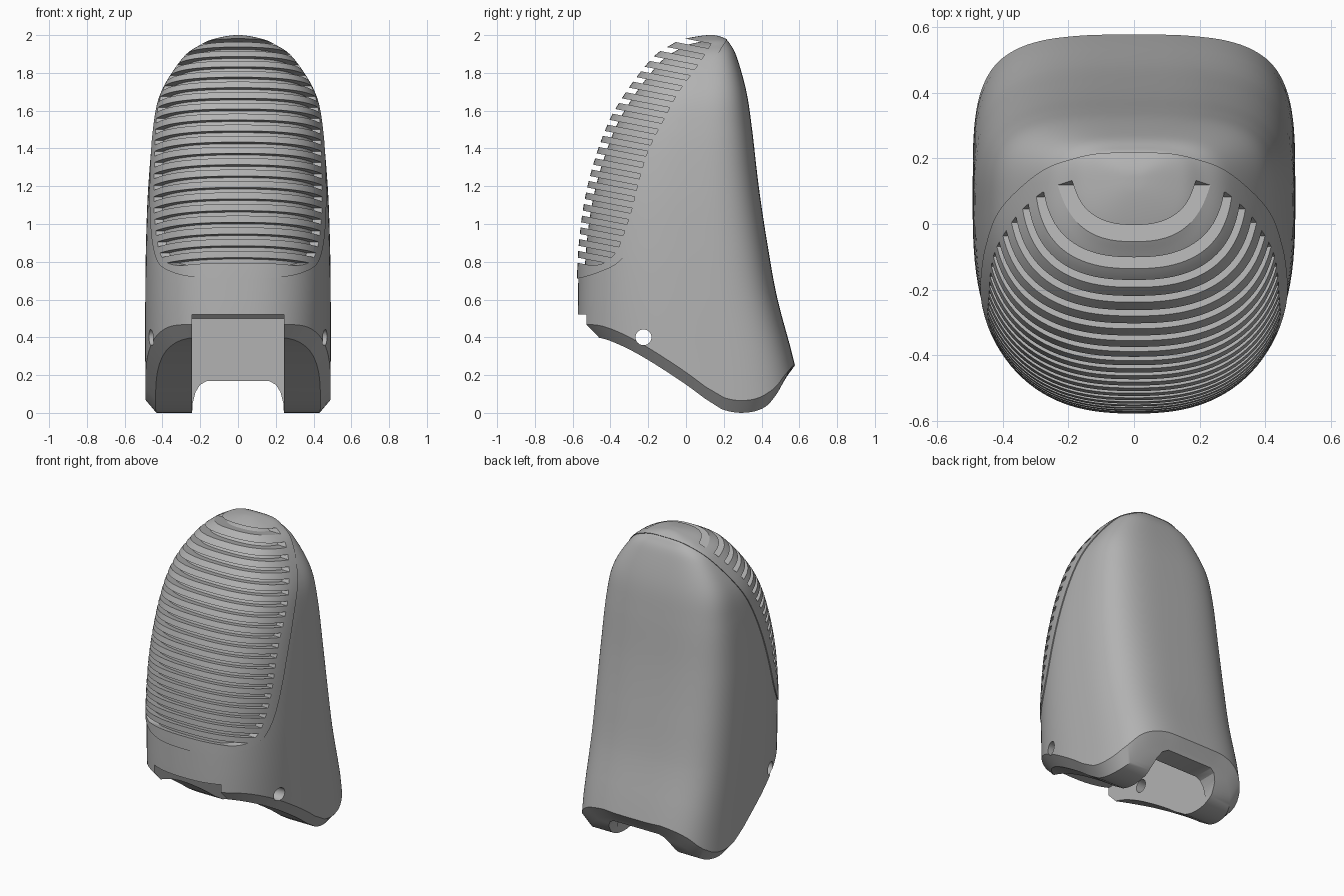
import bpy, bmesh, math
from mathutils import Vector, Matrix

if "Cube" in bpy.data.objects:
    bpy.data.objects.remove(bpy.data.objects["Cube"])

grey = bpy.data.materials.new("plain grey")
grey.use_nodes = True
COLOUR = (0.45, 0.45, 0.45, 1)
grey.diffuse_color = COLOUR
grey.node_tree.nodes["Principled BSDF"].inputs["Base Color"].default_value = COLOUR


def spline(rows, steps):
    """Smooth curve through rows; the first and last row only steer it."""
    rows = [Vector(r) for r in rows]
    out = []
    for p, a, b, n in zip(rows, rows[1:], rows[2:], rows[3:]):
        for k in range(steps):
            t = k / steps
            out.append(0.5 * (2 * a + (b - p) * t + (2 * p - 5 * a + 4 * b - n) * t * t
                              + (3 * a - p - 3 * b + n) * t ** 3))
    return out + [rows[-2]]


def lookup(curve, key):
    """Linear interpolation along rows whose first value increases."""
    if key <= curve[0][0]:
        return curve[0]
    for a, b in zip(curve, curve[1:]):
        if key <= b[0]:
            return a.lerp(b, (key - a[0]) / max(b[0] - a[0], 1e-9))
    return curve[-1]


# Height, front y, back y, half width
SHELL = spline([
    (1.98, 0.205, 0.0, -0.12), (2, 0.13, 0.13, 0), (1.98, 0.0, 0.205, 0.12),
    (1.95, -0.07, 0.235, 0.19), (1.88, -0.17, 0.27, 0.285), (1.7, -0.31, 0.32, 0.40),
    (1.5, -0.42, 0.35, 0.447), (1.2, -0.515, 0.385, 0.475), (0.9, -0.56, 0.43, 0.487),
    (0.6, -0.572, 0.485, 0.491), (0.25, -0.572, 0.577, 0.491), (0, -0.572, 0.61, 0.491),
    (-0.2, -0.572, 0.63, 0.491)], 8)[::-1]

# Underside height along y
UNDER = spline([
    (-0.7, 0.4), (-0.6, 0.4), (-0.47, 0.4), (-0.35, 0.36), (-0.2, 0.28), (0, 0.15),
    (0.15, 0.04), (0.22, 0.01), (0.29, 0), (0.37, 0.01), (0.43, 0.04), (0.48, 0.1),
    (0.52, 0.17), (0.57, 0.25), (0.62, 0.33)], 4)

AROUND = 112


def outline(z, i, inset):
    """Point on the rounded cross-section: bowed front, squarer back."""
    _, front, back, half = lookup(SHELL, z)
    front, back, half = front + inset, back - inset, half - inset
    a = 2 * math.pi * i / AROUND
    s, c = math.sin(a), -math.cos(a)
    middle = front + (back - front) * 0.58
    power, reach = (2.5, middle - front) if c < 0 else (3.5, back - middle)
    bend = 2 / power
    x = half * math.copysign(abs(s) ** bend, s) if abs(s) > 1e-6 else 0
    y = middle + reach * math.copysign(abs(c) ** bend, c) if abs(c) > 1e-6 else middle
    return x, y


def new_object(name, bm):
    mesh = bpy.data.meshes.new(name)
    bm.to_mesh(mesh)
    bm.free()
    mesh.materials.append(grey)
    obj = bpy.data.objects.new(name, mesh)
    bpy.context.collection.objects.link(obj)
    return obj


def loft(name, inset=0.0, drop=0.0, foot=False):
    """Stack of cross-sections, with a flat or a shaped, chamfered foot."""
    bm = bmesh.new()
    rings = []
    if foot:
        for lift, tuck in ((0, 0.055), (0.065, 0)):
            ring = []
            for i in range(AROUND):
                z = 0.3
                for _ in range(16):
                    x, y = outline(z, i, tuck)
                    fade = min(1, max(0, (0.58 - y) / 0.15))
                    z = 0.5 * z + 0.5 * (lookup(UNDER, y)[1] + lift * fade)
                ring.append((x, y, z))
            rings.append(ring)
        for f in (0.25, 0.5, 0.75):
            ring = []
            for low in rings[1]:
                z = low[2] + (0.6 - low[2]) * f
                ring.append((*outline(z, len(ring), 0), z))
            rings.append(ring)
    for z, front, back, half in SHELL:
        if z >= 0.6 and half > inset + 0.01 and back - front > 2 * inset + 0.01:
            rings.append([(*outline(z, i, inset), z - drop) for i in range(AROUND)])
    verts = [[bm.verts.new(p) for p in ring] for ring in rings]
    for lo, hi in zip(verts, verts[1:]):
        for i in range(AROUND):
            j = (i + 1) % AROUND
            bm.faces.new((lo[i], lo[j], hi[j], hi[i]))
    # Caps made of strips running across x
    for ring, step in ((verts[0], -1), (verts[-1], 1)):
        for i in range(AROUND // 2):
            strip = [ring[i], ring[i + 1], ring[-i - 1], ring[-i]]
            bm.faces.new(list(dict.fromkeys(strip))[::step])
    return new_object(name, bm)


def prism(name, points, half, axis="x"):
    """Extrude a (y, z) polygon along x, or an (x, z) polygon along y."""
    bm = bmesh.new()
    place = (lambda p, d: (d, p[0], p[1])) if axis == "x" else (lambda p, d: (p[0], d, p[1]))
    ends = [[bm.verts.new(place(p, d)) for p in points] for d in (-half, half)]
    for end in ends:
        bm.faces.new(end)
    for i in range(len(points)):
        bm.faces.new((ends[0][i - 1], ends[0][i], ends[1][i], ends[1][i - 1]))
    bmesh.ops.recalc_face_normals(bm, faces=bm.faces)
    return new_object(name, bm)


def combine(obj, tool, operation, keep=False):
    mod = obj.modifiers.new("cut", "BOOLEAN")
    mod.object, mod.operation, mod.solver = tool, operation, "EXACT"
    bpy.context.view_layer.objects.active = obj
    bpy.ops.object.modifier_apply(modifier=mod.name)
    if not keep:
        bpy.data.objects.remove(tool)


# Side curves of the grille seam and of the slot ends
seam = spline([
    (-0.8, 0.70), (-0.7, 0.705), (-0.58, 0.71), (-0.46, 0.745), (-0.355, 0.80), (-0.275, 0.92),
    (-0.21, 1.1), (-0.14, 1.31), (-0.04, 1.55), (0.07, 1.74), (0.21, 1.965), (0.3, 2.1),
    (0.4, 2.2)], 5)
slot_ends = spline([
    (-0.8, 0.77), (-0.7, 0.77), (-0.46, 0.785), (-0.38, 0.84), (-0.34, 0.92), (-0.29, 1.07),
    (-0.25, 1.23), (-0.2, 1.39), (-0.12, 1.55), (-0.04, 1.7), (0.04, 1.81), (0.13, 1.95),
    (0.2, 2.1), (0.3, 2.2)], 5)
seam_block = prism("seam_block", [tuple(p) for p in seam] + [(-0.7, 2.1)], 1)
slot_block = prism("slot_block", [tuple(p) for p in slot_ends] + [(-0.7, 2.1)], 0.9)

# Slot cutter: tilted slabs, limited to the grille
bm = bmesh.new()
for k in range(21):
    turn = Matrix.Rotation(math.radians(-11), 4, "X")
    spot = Matrix.Translation((0, -0.3, 0.755 + 0.0635 * k))
    bmesh.ops.create_cube(bm, size=1, matrix=spot @ turn @ Matrix.Diagonal((1.6, 1.6, 0.027, 1)))
slots = new_object("slots", bm)
combine(slots, slot_block, "INTERSECT")

# Slotted grille, standing slightly proud of the body, over a solid core
grille = loft("grille", inset=-0.007)
combine(grille, seam_block, "INTERSECT", keep=True)
combine(grille, slots, "DIFFERENCE")
core = loft("grille_core", inset=0.032, drop=0.025)

# Body with the front recess, rear arch and cross hole
body = loft("body", foot=True)
combine(body, seam_block, "DIFFERENCE")
recess = prism("recess", [(-1, -0.2), (0.38, -0.2), (0.38, 0.5), (0.36, 0.52), (-1, 0.52)], 0.243)
combine(body, recess, "DIFFERENCE")
half_arch = [(0.243, -0.2), (0.24, 0.05), (0.225, 0.11), (0.2, 0.15), (0.165, 0.168)]
arch = prism("arch", half_arch + [(-x, z) for x, z in reversed(half_arch)], 0.9, "y")
combine(body, arch, "DIFFERENCE")
bm = bmesh.new()
bmesh.ops.create_cone(bm, cap_ends=True, segments=32, radius1=0.042, radius2=0.042, depth=2,
                      matrix=Matrix.Translation((0, -0.225, 0.4)) @ Matrix.Rotation(math.pi / 2, 4, "Y"))
combine(body, new_object("cross_hole", bm), "DIFFERENCE")

for obj in (body, grille, core):
    bpy.ops.object.select_all(action="DESELECT")
    obj.select_set(True)
    bpy.context.view_layer.objects.active = obj
    bpy.ops.object.shade_smooth_by_angle(angle=math.radians(30))
